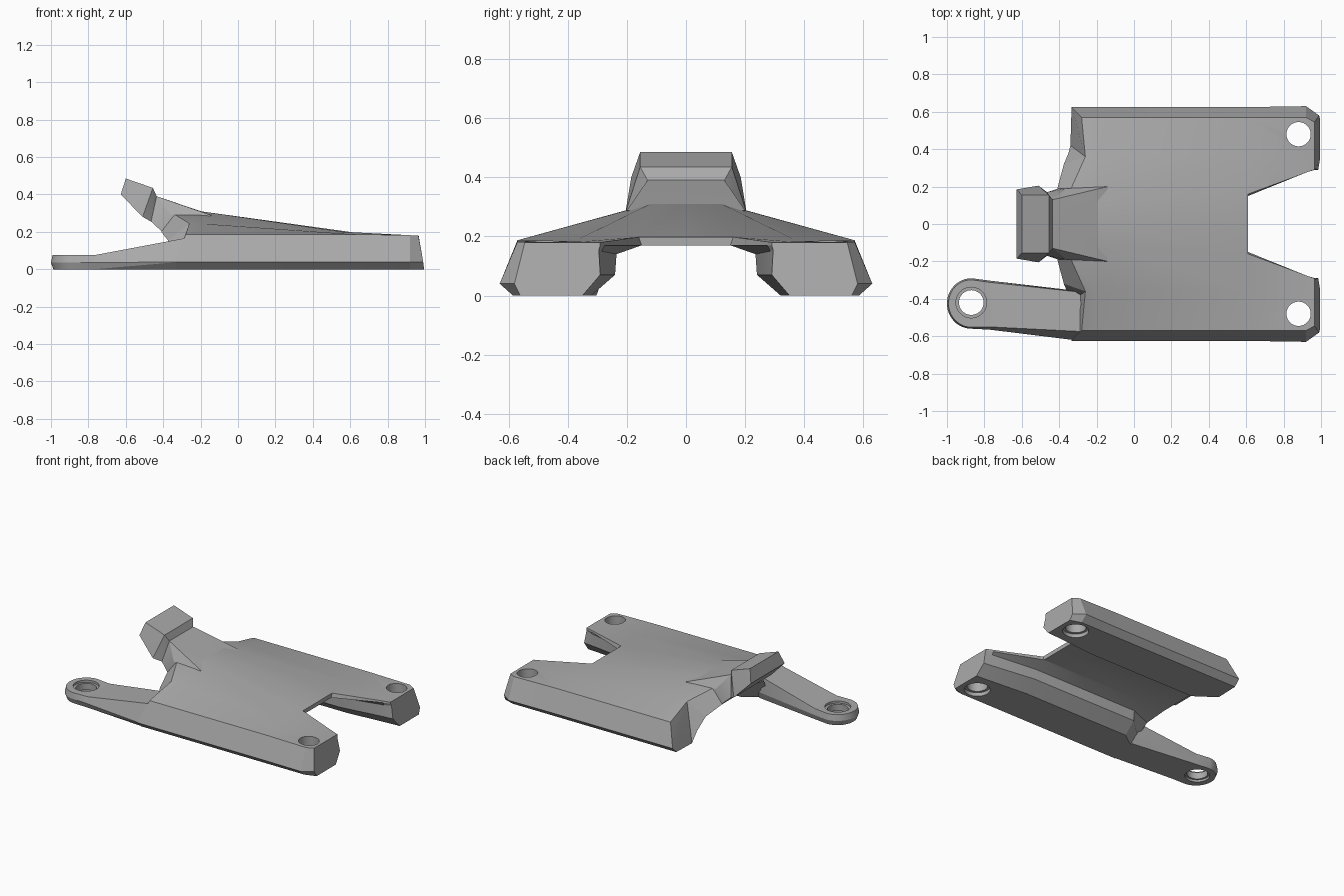
import bpy, bmesh
from math import radians, sin, cos

cube = bpy.data.objects.get("Cube")
if cube:
    bpy.data.objects.remove(cube, do_unlink=True)

grey = bpy.data.materials.new("plain grey")
grey.use_nodes = True
tone = (0.4, 0.4, 0.4, 1)
grey.diffuse_color = tone
grey.node_tree.nodes["Principled BSDF"].inputs["Base Color"].default_value = tone


def finish(name, bm):
    """Turn a bmesh into a grey object with clean normals."""
    bmesh.ops.remove_doubles(bm, verts=bm.verts, dist=0.0005)
    bmesh.ops.recalc_face_normals(bm, faces=bm.faces)
    mesh = bpy.data.meshes.new(name)
    bm.to_mesh(mesh)
    bm.free()
    mesh.materials.append(grey)
    obj = bpy.data.objects.new(name, mesh)
    bpy.context.collection.objects.link(obj)
    return obj


def hull(name, points):
    bm = bmesh.new()
    verts = [bm.verts.new(p) for p in points]
    res = bmesh.ops.convex_hull(bm, input=verts)
    loose = {g for g in res["geom_interior"] + res["geom_unused"] if isinstance(g, bmesh.types.BMVert)}
    bmesh.ops.delete(bm, geom=list(loose), context="VERTS")
    bmesh.ops.dissolve_limit(bm, angle_limit=radians(1), verts=bm.verts, edges=bm.edges)
    return finish(name, bm)


def both_sides(points):
    return [(x, s * y, z) for x, y, z in points for s in (1, -1)]


def activate(obj):
    bpy.ops.object.select_all(action="DESELECT")
    obj.select_set(True)
    bpy.context.view_layer.objects.active = obj


def drill(obj, x, y, radius, z0, z1):
    """Cut a round vertical hole between two heights."""
    bpy.ops.mesh.primitive_cylinder_add(vertices=40, radius=radius, depth=z1 - z0,
                                        location=(x, y, (z0 + z1) / 2))
    cutter = bpy.context.object
    cutter.data.materials.append(grey)
    mod = obj.modifiers.new("hole", "BOOLEAN")
    mod.operation = "DIFFERENCE"
    mod.solver = "EXACT"
    mod.object = cutter
    activate(obj)
    bpy.ops.object.modifier_apply(modifier=mod.name)
    bpy.data.objects.remove(cutter, do_unlink=True)


# Bridge body: half rings run from the top centre, around the rail, to the roof centre
def ring(x, top, shoulder):
    return [(x, 0, top), (x, shoulder, top), (x, 0.36, top + (0.187 - top) * (0.36 - shoulder) / (0.57 - shoulder)),
            (x, 0.57, 0.187), (x, 0.625, 0.04), (x, 0.585, 0), (x, 0.32, 0),
            (x, 0.24, 0.07), (x, 0.235, 0.14), (x, 0.15, 0.17), (x, 0, 0.17)]


nose_end = [(-0.36, 0, 0.30), (-0.35, 0.16, 0.30), (-0.26, 0.36, 0.245), (-0.28, 0.57, 0.187),
            (-0.335, 0.625, 0.04), (-0.335, 0.585, 0), (-0.34, 0.42, 0),
            (-0.35, 0.38, 0.07), (-0.375, 0.32, 0.155), (-0.41, 0.19, 0.2), (-0.41, 0, 0.2)]
leg_corner = [(0.92, 0.275, 0.182), (0.92, 0.36, 0.182), (0.92, 0.57, 0.182), (0.92, 0.63, 0.04),
              (0.92, 0.585, 0), (0.92, 0.346, 0), (0.92, 0.283, 0.07), (0.92, 0.285, 0.15), (0.92, 0.275, 0.17)]
leg_tip = [(0.965, 0.29, 0.18), (0.966, 0.36, 0.18), (0.965, 0.545, 0.18), (0.99, 0.58, 0.04),
           (0.995, 0.56, 0), (0.995, 0.35, 0), (0.985, 0.29, 0.07), (0.97, 0.295, 0.155), (0.967, 0.29, 0.17)]

bm = bmesh.new()
for side in (1, -1):
    def make(points):
        return [bm.verts.new((x, side * y, z)) for x, y, z in points]

    def bridge(a, b, closed=False):
        n = len(a)
        for i in range(n if closed else n - 1):
            j = (i + 1) % n
            bm.faces.new((a[i], a[j], b[j], b[i]))

    end, mid, notch = make(nose_end), make(ring(-0.2, 0.31, 0.12)), make(ring(0.61, 0.198, 0.16))
    corner, tip = make(leg_corner), make(leg_tip)
    bridge(end, mid)
    bridge(mid, notch)
    bridge(notch[1:10], corner, True)
    bridge(corner, tip, True)
    bm.faces.new(tip)
    bm.faces.new((notch[0], notch[1], notch[9], notch[10]))
    for face in ((0, 1, 9, 10), (1, 2, 8, 9), (2, 3, 4), (2, 4, 5, 6), (2, 6, 7), (2, 7, 8)):
        bm.faces.new([end[i] for i in face])
body = finish("bridge_body", bm)
for side in (1, -1):
    drill(body, 0.88, side * 0.48, 0.065, -0.1, 0.4)
    drill(body, 0.88, side * 0.48, 0.082, -0.1, 0.025)

# Raised neck and head
head_rear = [(-0.455, 0.155, 0.435), (-0.51, 0.205, 0.28)]
waist = [(-0.435, 0.13, 0.39), (-0.465, 0.17, 0.255)]
hull("head", both_sides([(-0.6, 0.155, 0.485), (-0.627, 0.185, 0.40)] + head_rear))
hull("collar", both_sides(head_rear + waist))
hull("neck", both_sides(waist + [(-0.2, 0.12, 0.311), (-0.14, 0.2, 0.288), (-0.36, 0.19, 0.292), (-0.405, 0.19, 0.2)]))

# Long mounting arm on one side: round pad and sloping beam
joint = [(-0.77, -0.55, 0), (-0.77, -0.565, 0.035), (-0.77, -0.55, 0.075),
         (-0.77, -0.315, 0), (-0.77, -0.303, 0.035), (-0.77, -0.312, 0.075)]
pad_points = list(joint)
for radius, z in ((0.118, 0), (0.131, 0.035), (0.123, 0.075)):
    for k in range(25):
        a = radians(90 + k * 7.5)
        pad_points.append((-0.869 + radius * cos(a), -0.425 + (radius + 0.004) * sin(a), z))
pad = hull("arm_pad", pad_points)
drill(pad, -0.87, -0.42, 0.066, -0.1, 0.2)
drill(pad, -0.87, -0.42, 0.082, 0.06, 0.2)
drill(pad, -0.87, -0.42, 0.078, -0.1, 0.015)
hull("arm_beam", joint + [(-0.28, -0.575, 0.167), (-0.3, -0.623, 0.04), (-0.3, -0.584, 0),
                          (-0.28, -0.365, 0.167), (-0.28, -0.36, 0.05), (-0.3, -0.375, 0)])

# Soft shading on gentle bends, crisp edges elsewhere
for obj in list(bpy.context.collection.objects):
    if obj.type == "MESH" and grey.name in obj.data.materials:
        activate(obj)
        bpy.ops.object.shade_smooth_by_angle(angle=radians(18))
